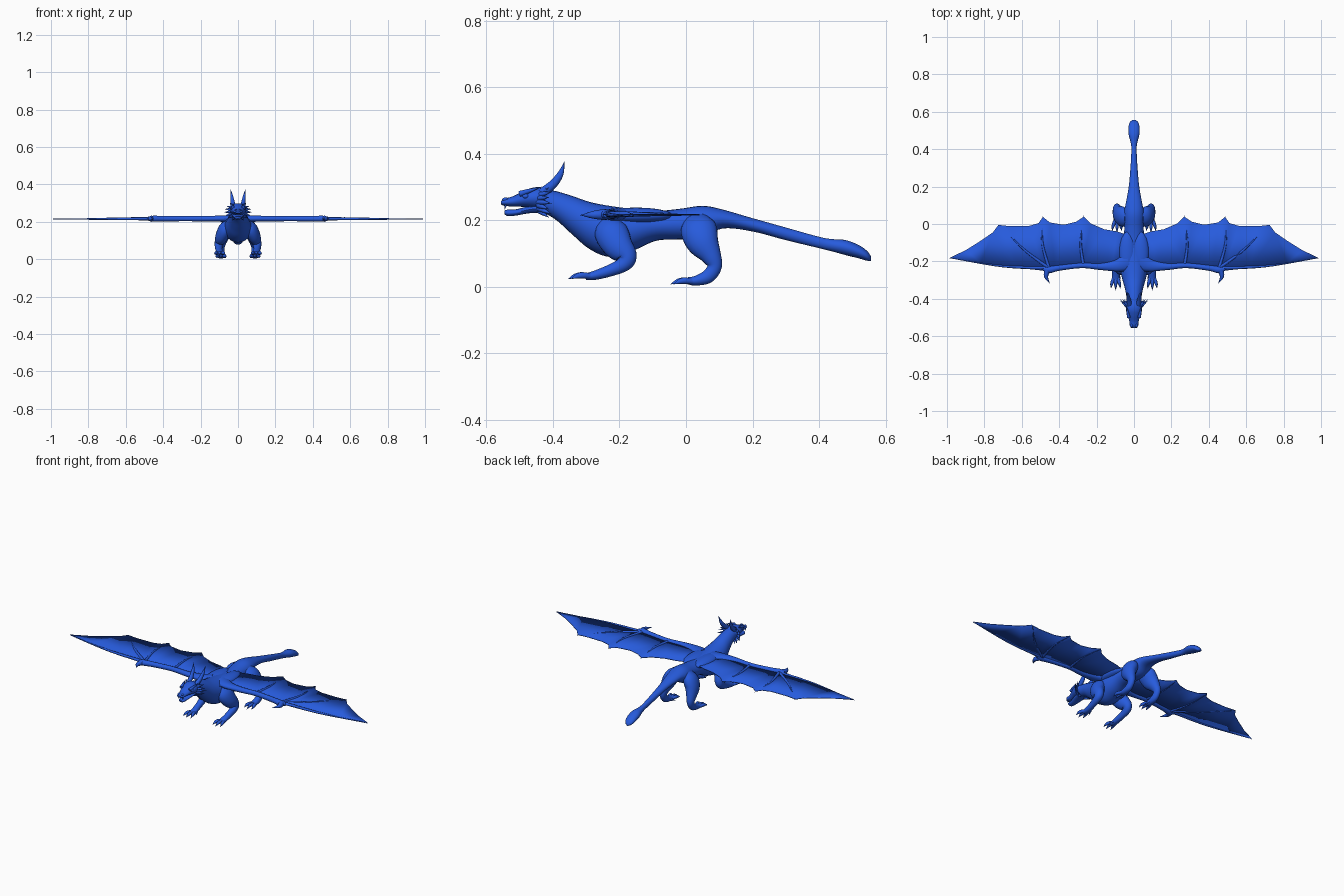
import bpy, bmesh, math
from mathutils import Vector

if "Cube" in bpy.data.objects:
    bpy.data.objects.remove(bpy.data.objects["Cube"])

blue = bpy.data.materials.new("royal blue")
blue.use_nodes = True
blue.diffuse_color = (0.02, 0.105, 0.72, 1)
blue.node_tree.nodes["Principled BSDF"].inputs["Base Color"].default_value = blue.diffuse_color


def finish(bm, name, angle=50):
    bmesh.ops.recalc_face_normals(bm, faces=bm.faces)
    mesh = bpy.data.meshes.new(name)
    bm.to_mesh(mesh)
    bm.free()
    mesh.materials.append(blue)
    ob = bpy.data.objects.new(name, mesh)
    bpy.context.collection.objects.link(ob)
    bpy.ops.object.select_all(action="DESELECT")
    ob.select_set(True)
    bpy.context.view_layer.objects.active = ob
    bpy.ops.object.shade_smooth_by_angle(angle=math.radians(angle))
    return ob


def spline(stations, steps):
    """Catmull-Rom through tuples of any length."""
    pts = [Vector(s) for s in stations]
    pts = [pts[0]] + pts + [pts[-1]]
    out = []
    for a, b, c, d in zip(pts, pts[1:], pts[2:], pts[3:]):
        for i in range(steps):
            t = i / steps
            out.append(b + (c - a) * t / 2 + (2 * a - 5 * b + 4 * c - d) * t * t / 2
                       + (3 * b - a - 3 * c + d) * t ** 3 / 2)
    return out + [pts[-1]]


def loft(name, stations, sides=16, steps=5, side=1, upright=False):
    """Skin elliptical rings along (x, y, z, half width, half height)."""
    pts = spline(stations, steps)
    centres = [Vector((p[0] * side, p[1], p[2])) for p in pts]
    bm, rings = bmesh.new(), []
    for i, (p, c) in enumerate(zip(pts, centres)):
        t = (centres[min(i + 1, len(pts) - 1)] - centres[max(i - 1, 0)]).normalized()
        if upright:
            u, v = Vector((1, 0, 0)), Vector((0, 0, 1))
        else:
            ref = Vector((1, 0, 0)) if abs(t.x) < 0.8 else Vector((0, 1, 0))
            u = (ref - t * ref.dot(t)).normalized()
            v = t.cross(u)
        w, h = max(p[3], 0.0006), max(p[4], 0.0006)
        rings.append([bm.verts.new(c + u * w * math.cos(a) + v * h * math.sin(a))
                      for a in (math.tau * k / sides for k in range(sides))])
    for r, s in zip(rings, rings[1:]):
        for k in range(sides):
            n = (k + 1) % sides
            bm.faces.new((r[k], r[n], s[n], s[k]))
    bm.faces.new(rings[0])
    bm.faces.new(rings[-1])
    return finish(bm, name)


def spike(name, base, tip, r, side=1, bend=(0, 0, 0)):
    a, b = Vector(base), Vector(tip)
    m = (a + b) / 2 + Vector(bend)
    return loft(name, [(*a, r, r), (*m, r * .65, r * .65), (*b, 0, 0)], 8, 4, side)


def ball(name, centre, radii, side=1):
    bm = bmesh.new()
    bmesh.ops.create_uvsphere(bm, u_segments=16, v_segments=10, radius=1)
    for v in bm.verts:
        v.co = Vector(((v.co.x * radii[0] + centre[0]) * side,
                       v.co.y * radii[1] + centre[1], v.co.z * radii[2] + centre[2]))
    return finish(bm, name)


# Torso, neck and tail: (y, top, bottom, half width)
trunk = [(-.47, .285, .232, .028), (-.43, .292, .222, .036), (-.39, .287, .2, .04),
         (-.34, .272, .155, .05), (-.29, .255, .113, .064), (-.23, .243, .09, .075),
         (-.16, .234, .108, .07), (-.09, .228, .138, .056), (-.02, .234, .142, .052),
         (.05, .243, .145, .056), (.11, .232, .175, .044), (.2, .206, .166, .028),
         (.3, .178, .14, .019), (.4, .15, .116, .014), (.44, .143, .106, .019),
         (.48, .14, .095, .029), (.52, .125, .085, .029), (.545, .107, .078, .022),
         (.557, .09, .078, .006)]
loft("body_and_tail", [(0, y, (t + b) / 2, w, (t - b) / 2) for y, t, b, w in trunk],
     24, 5, upright=True)

# Head: skull with upper snout, then the dropped lower jaw
skull = [(-.4, .286, .24, .026), (-.43, .298, .232, .04), (-.46, .298, .236, .043),
         (-.49, .287, .24, .034), (-.52, .272, .241, .025), (-.545, .265, .243, .022),
         (-.557, .257, .247, .013)]
loft("skull", [(0, y, (t + b) / 2, w, (t - b) / 2) for y, t, b, w in skull],
     20, 5, upright=True)
jaw = [(-.43, .25, .222, .032), (-.47, .243, .221, .029), (-.51, .233, .214, .021),
       (-.535, .232, .212, .018), (-.546, .229, .218, .01)]
loft("lower_jaw", [(0, y, (t + b) / 2, w, (t - b) / 2) for y, t, b, w in jaw],
     16, 4, upright=True)

# Wing outline on the left side, from root along the front edge and back
outline = [(.03, -.26), (.12, -.245), (.28, -.225), (.42, -.245), (.48, -.25),
           (.62, -.235), (.82, -.208), (.988, -.182), (.9, -.14), (.82, -.09),
           (.755, -.045), (.725, -.005), (.66, -.012), (.56, -.01), (.51, .005),
           (.487, .038), (.45, .008), (.375, -.004), (.31, .012), (.268, .04),
           (.23, .002), (.16, -.028), (.09, -.04), (.03, -.06)]
wrist = (.455, -.235, .217)

for side, label in ((1, "left"), (-1, "right")):
    # Face details
    spike(label + "_brow", (.028, -.5, .279), (.042, -.435, .3), .009, side)
    ball(label + "_eye", (.033, -.482, .272), (.007, .01, .007), side)
    ball(label + "_nostril", (.012, -.543, .262), (.007, .01, .006), side)
    spike(label + "_fang", (.014, -.542, .25), (.013, -.545, .232), .004, side)
    loft(label + "_horn", [(.024, -.43, .285, .013, .014), (.029, -.4, .308, .011, .013),
                           (.034, -.377, .34, .007, .009), (.04, -.366, .376, 0, 0)],
         12, 5, side)
    # Fan of spikes behind the cheek
    for i in range(7):
        a = math.radians(-65 + i * 20)
        c, s = math.cos(a), math.sin(a)
        spike(f"{label}_cheek_spike_{i + 1}", (.034 * c, -.445, .258 + .03 * s),
              (.074 * c, -.412 + .008 * (i % 2), .255 + .052 * s), .009, side)

    # Legs: shoulder or hip down to the foot
    loft(label + "_front_leg",
         [(.045, -.235, .2, .02, .03), (.066, -.226, .165, .036, .05),
          (.086, -.205, .125, .034, .046), (.099, -.178, .092, .026, .031),
          (.103, -.187, .068, .021, .023), (.101, -.23, .048, .018, .018),
          (.098, -.275, .034, .019, .014), (.098, -.302, .03, .02, .01)], 18, 5, side)
    loft(label + "_hind_leg",
         [(.035, .03, .205, .02, .035), (.058, .037, .175, .036, .054),
          (.077, .05, .135, .036, .05), (.088, .076, .092, .026, .031),
          (.091, .086, .06, .019, .022), (.091, .066, .031, .018, .021),
          (.091, .03, .018, .019, .015), (.091, .005, .018, .02, .011)], 18, 5, side)
    # Toes ending in claws
    for leg, x, y, z in (("front", .098, -.29, .032), ("hind", .091, .018, .016)):
        for i in (-1, 0, 1):
            reach = .054 - .008 * abs(i)
            loft(f"{label}_{leg}_toe_{i + 2}",
                 [(x + i * .011, y, z, .009, .009),
                  (x + i * .019, y - reach * .5, z + .002, .009, .01),
                  (x + i * .023, y - reach * .85, z - .001, .006, .007),
                  (x + i * .025, y - reach * 1.2, z - .009, 0, 0)], 10, 4, side)
        spike(f"{label}_{leg}_dewclaw", (x - .014, y + .02, z), (x - .027, y - .008, z - .01),
              .007, side)

    # Wing membrane
    bm = bmesh.new()
    face = bm.faces.new([bm.verts.new((x * side, y, .217)) for x, y in outline])
    bmesh.ops.triangulate(bm, faces=[face])
    membrane = finish(bm, label + "_wing_membrane")
    solid = membrane.modifiers.new("thickness", "SOLIDIFY")
    solid.thickness, solid.offset = .004, 0

    # Wing arm, thumb claw and finger bones
    loft(label + "_wing_arm",
         [(.03, -.2, .216, .05, .022), (.09, -.222, .217, .032, .017),
          (.18, -.228, .217, .018, .015), (.28, -.222, .217, .014, .014),
          (.4, -.235, .217, .015, .015), (.455, -.245, .217, .018, .016),
          (.485, -.24, .217, .009, .009)], 14, 5, side)
    spike(label + "_wing_claw", (.462, -.245, .217), (.45, -.318, .215), .017, side, (.014, 0, 0))
    fingers = [((.7, -.226, .216), (.99, -.182, .214)), ((.59, -.135, .218), (.722, .002, .214)),
               ((.49, -.1, .218), (.487, .044, .214))]
    for i, (mid, tip) in enumerate(fingers):
        loft(f"{label}_wing_finger_{i + 1}",
             [(*wrist, .009, .009), (*mid, .006, .006), (*tip, 0, 0)], 8, 6, side)
    loft(label + "_wing_strut",
         [(.27, -.222, .217, .009, .009), (.285, -.1, .218, .006, .006),
          (.268, .046, .214, 0, 0)], 8, 6, side)
    ball(label + "_wing_shoulder", (.035, -.15, .214), (.045, .11, .024), side)
